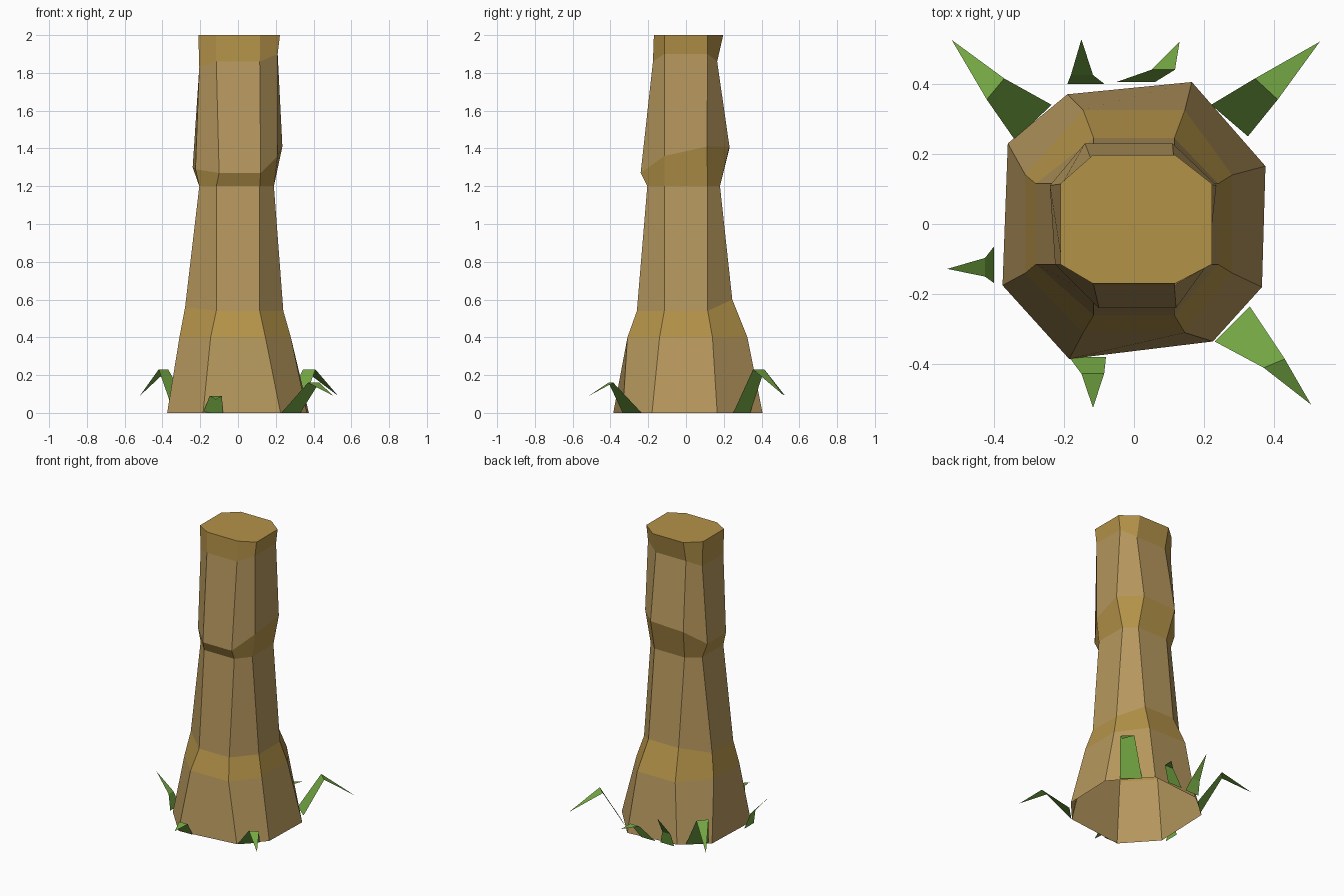
import bpy


def material(name, color):
    m = bpy.data.materials.new(name)
    m.diffuse_color = (*color, 1)
    return m


def build(name, verts, faces, mats):
    me = bpy.data.meshes.new(name)
    me.from_pydata(verts, [], faces)
    for m in mats:
        me.materials.append(m)
    ob = bpy.data.objects.new(name, me)
    bpy.context.collection.objects.link(ob)
    return ob


bark = material("bark", (0.47, 0.313, 0.112))
band = material("band", (0.456, 0.29, 0.066))
leaf = material("leaf", (0.18, 0.397, 0.058))


def ring(left, right, front, back, cx, cy, z):
    """Chamfered square, counter-clockwise from front left; z = front, right, back, left."""
    xy = [(-cx, front), (cx, front), (right, -cy), (right, cy),
          (cx, back), (-cx, back), (left, cy), (left, -cy)]
    return [(x, y, z[i // 2]) for i, (x, y) in enumerate(xy)]


# Trunk: eight-sided rings, uneven at the foot and at the knot
foot = [(-.185, -.385, 0), (.225, -.335, 0), (.365, -.18, 0), (.375, .165, 0),
        (.165, .405, 0), (-.19, .37, 0), (-.36, .23, 0), (-.375, -.175, 0)]
knot = [(-.10, -.24, 1.27), (.12, -.24, 1.27), (.21, -.115, 1.36), (.235, .11, 1.41),
        (.11, .23, 1.41), (-.14, .23, 1.40), (-.24, .11, 1.30), (-.225, -.115, 1.29)]
rings = [
    foot,
    ring(-.31, .28, -.31, .325, .145, .14, (.4, .4, .4, .4)),
    ring(-.28, .24, -.26, .245, .115, .115, (.54, .54, .6, .56)),
    ring(-.205, .19, -.205, .18, .115, .115, (1.2, 1.2, 1.2, 1.2)),
    knot,
    ring(-.205, .21, -.175, .165, .115, .115, (1.86, 1.9, 1.86, 1.83)),
    ring(-.21, .222, -.17, .197, .117, .115, (2, 2, 2, 2)),
]
verts = [v for r in rings for v in r]
faces = [(k * 8 + i, k * 8 + (i + 1) % 8, k * 8 + 8 + (i + 1) % 8, k * 8 + 8 + i)
         for k in range(len(rings) - 1) for i in range(8)]
faces.append(tuple(range(48, 56)))
trunk = build("trunk", verts, faces, [bark, band])
# Every second band, and the cut top, is darker
for p in trunk.data.polygons:
    p.material_index = (p.index // 8) % 2 if p.index < 48 else 1

# Grass blades: base pair, bend pair, tip (x, y), then bend and tip heights
blades = [
    [(-.34, .24), (-.235, .34), (-.37, .415), (-.42, .355), (-.52, .525), .23, .09],
    [(.22, .34), (.325, .25), (.41, .355), (.345, .415), (.53, .52), .23, .09],
    [(.33, -.235), (.23, -.335), (.37, -.41), (.43, -.385), (.505, -.515), .16, .09],
    [(-.185, -.38), (-.08, -.38), (-.085, -.427), (-.15, -.427), (-.117, -.524), .09, .07],
    [(-.40, -.065), (-.40, -.168), (-.425, -.15), (-.425, -.097), (-.533, -.128), .10, .22],
    [(-.085, .40), (-.19, .40), (-.18, .425), (-.117, .425), (-.15, .527), .09, .23],
    [(.06, .405), (-.05, .405), (.05, .44), (.117, .44), (.13, .52), .09, .08],
]
for n, (a, b, c, d, t, zb, zt) in enumerate(blades):
    build(f"grass_blade_{n + 1}",
          [(*a, 0), (*b, 0), (*c, zb), (*d, zb), (*t, zt)],
          [(0, 1, 2, 3), (3, 2, 4)], [leaf])
